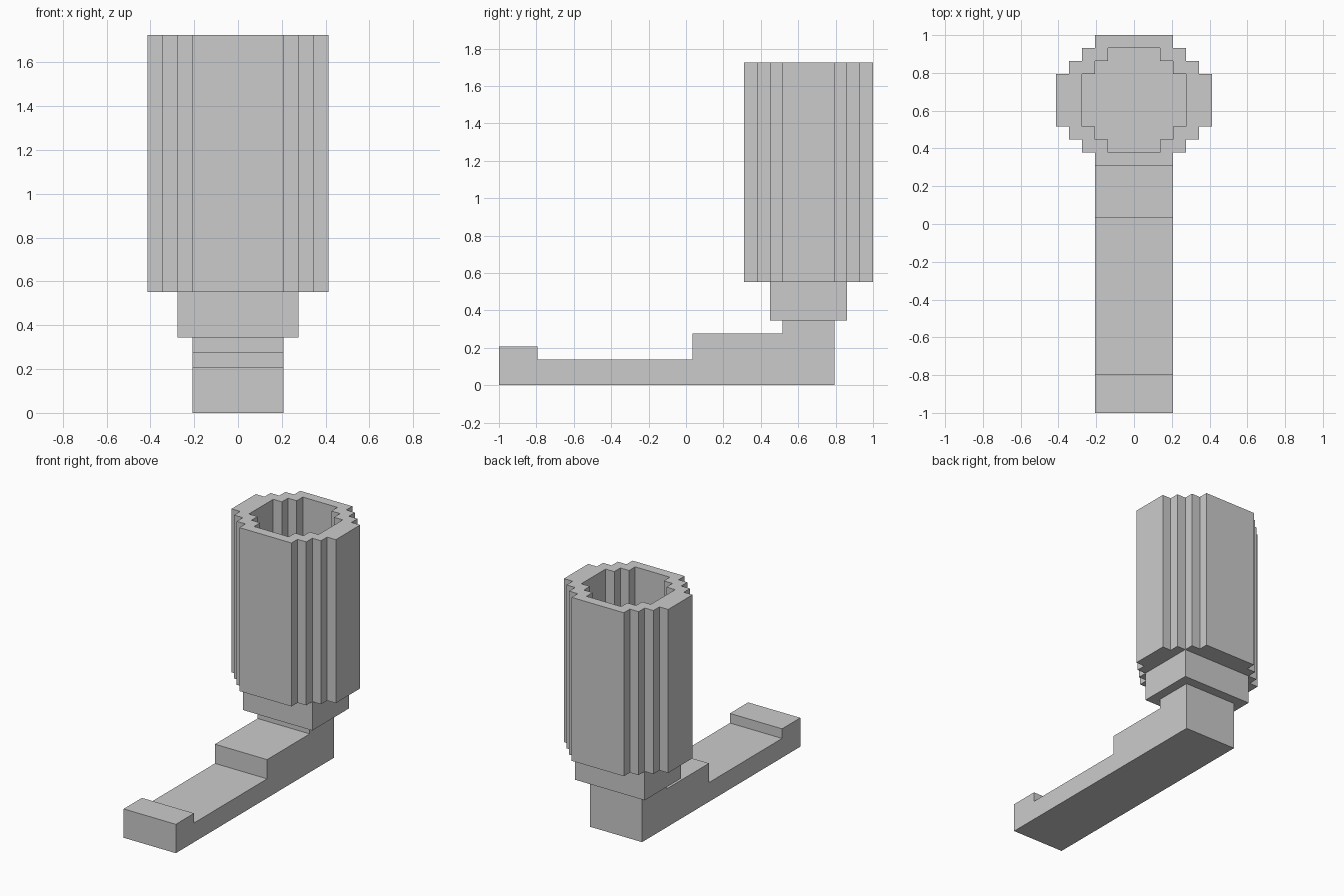
import bpy, bmesh
from mathutils import Vector

if "Cube" in bpy.data.objects:
    bpy.data.objects.remove(bpy.data.objects["Cube"])

U = 2 / 29        # one grid step of the blocky model
CY = 9.5          # y centre of the upright tube, in steps


def prism(name, base, direction):
    """Extrude a closed outline (in grid steps) along a direction."""
    bm = bmesh.new()
    face = bm.faces.new([bm.verts.new(Vector(p) * U) for p in base])
    ext = bmesh.ops.extrude_face_region(bm, geom=[face], use_keep_orig=True)
    moved = [e for e in ext["geom"] if isinstance(e, bmesh.types.BMVert)]
    bmesh.ops.translate(bm, verts=moved, vec=Vector(direction) * U)
    bmesh.ops.recalc_face_normals(bm, faces=bm.faces)
    mesh = bpy.data.meshes.new(name)
    bm.to_mesh(mesh)
    bm.free()
    obj = bpy.data.objects.new(name, mesh)
    bpy.context.collection.objects.link(obj)
    return obj


def stepped_round(quarter, z):
    """Mirror a stepped quarter outline into a full closed outline."""
    q = quarter
    pts = q + [(-x, y) for x, y in reversed(q)]
    pts += [(-x, -y) for x, y in q] + [(x, -y) for x, y in reversed(q)]
    return [(x, y + CY, z) for x, y in pts]


# Foot: stepped side profile with a raised toe and heel
profile = [(-14.5, 0), (11.5, 0), (11.5, 5), (7.5, 5), (7.5, 4),
           (0.5, 4), (0.5, 2), (-11.5, 2), (-11.5, 3), (-14.5, 3)]
prism("foot", [(-3, y, z) for y, z in profile], (6, 0, 0))

# Collar between foot and tube
prism("collar", [(-4, 6.5, 5), (4, 6.5, 5), (4, 12.5, 5), (-4, 12.5, 5)], (0, 0, 3))

# Hollow tube with stepped walls and a thin floor
outer = [(6, 2), (5, 2), (5, 3), (4, 3), (4, 4), (3, 4), (3, 5)]
inner = [(4, 2), (3, 2), (3, 3), (2, 3), (2, 4)]
tube = prism("tube", stepped_round(outer, 8), (0, 0, 17))
cutter = prism("tube_hollow_cutter", stepped_round(inner, 9), (0, 0, 18))
cutter.hide_render = True
cutter.hide_set(True)
cut = tube.modifiers.new("hollow", "BOOLEAN")
cut.operation = "DIFFERENCE"
cut.solver = "EXACT"
cut.object = cutter
